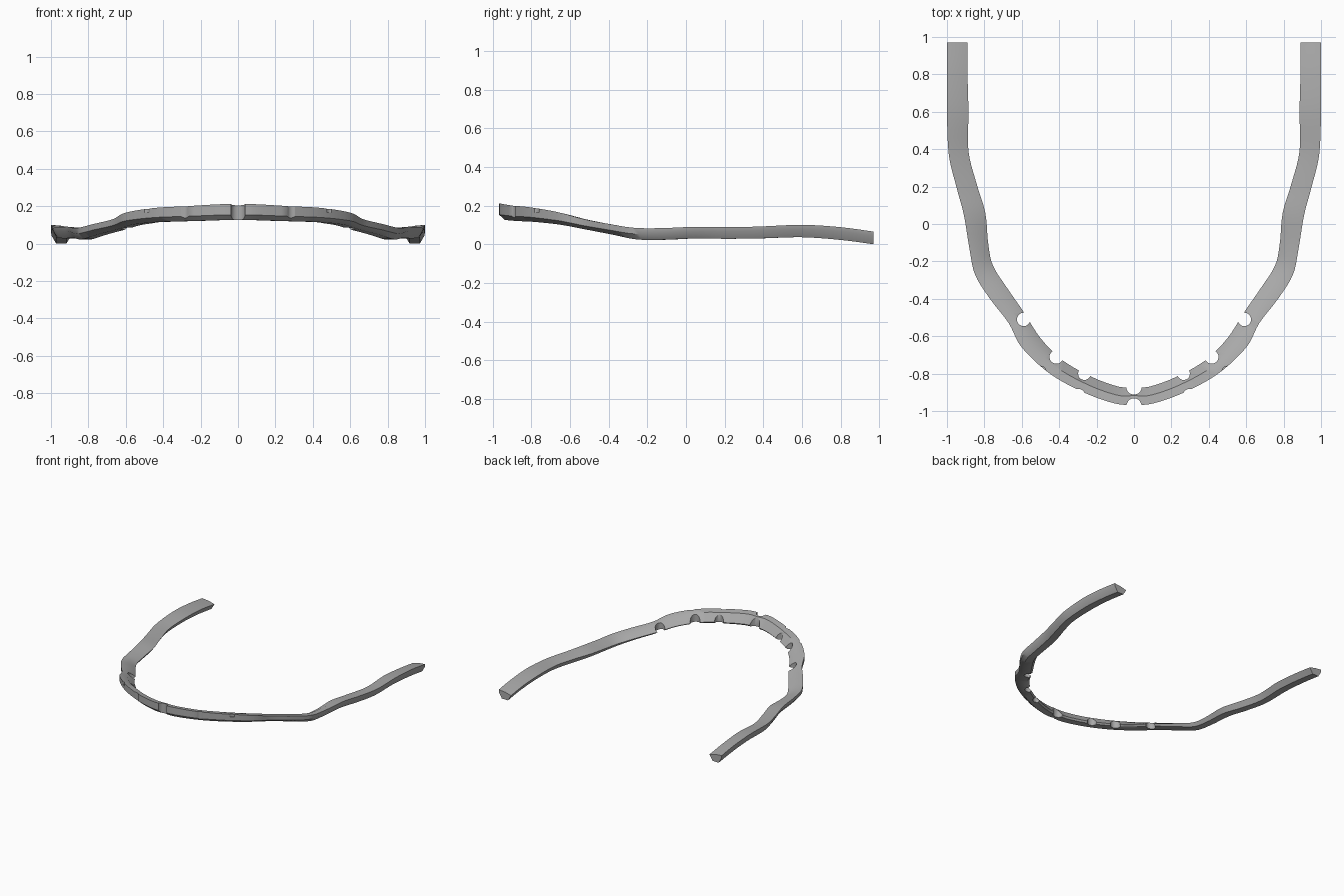
import bpy
import bmesh
import math

cube = bpy.data.objects.get("Cube")
if cube:
    bpy.data.objects.remove(cube)

# Stations along one half: outer x, y, inner x, y, top z, bottom z
STATIONS = [
    (0.00, -.965, 0.00, -.87, .21, .125),
    (0.10, -.96, 0.08, -.87, .21, .125),
    (0.27, -.90, 0.22, -.82, .20, .12),
    (0.45, -.80, 0.38, -.73, .19, .115),
    (0.60, -.66, 0.50, -.61, .165, .10),
    (0.67, -.53, 0.59, -.47, .13, .075),
    (0.77, -.40, 0.68, -.34, .105, .05),
    (0.85, -.27, 0.755, -.22, .085, .025),
    (0.88, -.13, 0.78, -.10, .083, .023),
    (0.91, .05, 0.795, .06, .09, .03),
    (0.95, .20, 0.84, .21, .088, .028),
    (0.99, .37, 0.885, .39, .091, .03),
    (1.00, .60, 0.885, .60, .10, .036),
    (1.00, .80, 0.89, .80, .088, .022),
    (1.00, .97, 0.89, .97, .065, .00),
]

# Cross-sections as (inner to outer, bottom to top)
FRONT_SECTION = [(1, 1), (1, .32), (.7, 0), (.12, 0), (0, .15), (.5, .9)]
BACK_SECTION = [(1, 1), (.97, .65), (.75, 0), (.25, 0), (0, .7), (.5, .92)]
STEPS = 5


def catmull(a, b, c, d, t):
    return [0.5 * (2 * q + (r - p) * t + (2 * p - 5 * q + 4 * r - s) * t * t
                   + (3 * q - p - 3 * r + s) * t ** 3)
            for p, q, r, s in zip(a, b, c, d)]


def mirrored(s):
    return (-s[0], s[1], -s[2], s[3], s[4], s[5])


def smooth_path():
    full = [mirrored(s) for s in reversed(STATIONS[1:])] + STATIONS
    last = len(full) - 1
    path = []
    for i in range(last):
        near = [full[max(i - 1, 0)], full[i], full[i + 1], full[min(i + 2, last)]]
        path += [catmull(*near, k / STEPS) for k in range(STEPS)]
    return path + [list(full[-1])]


def section_ring(bm, station):
    ox, oy, ix, iy, top, bottom = station
    blend = min(max((oy + 0.7) / 0.9, 0), 1)
    ring = []
    for f, b in zip(FRONT_SECTION, BACK_SECTION):
        u = f[0] + (b[0] - f[0]) * blend
        v = f[1] + (b[1] - f[1]) * blend
        ring.append(bm.verts.new((ix + (ox - ix) * u, iy + (oy - iy) * u,
                                  bottom + (top - bottom) * v)))
    return ring


def new_object(name, bm):
    bmesh.ops.recalc_face_normals(bm, faces=bm.faces)
    mesh = bpy.data.meshes.new(name)
    bm.to_mesh(mesh)
    bm.free()
    obj = bpy.data.objects.new(name, mesh)
    bpy.context.collection.objects.link(obj)
    return obj


# Curved bar
bm = bmesh.new()
rings = [section_ring(bm, s) for s in smooth_path()]
for r, s in zip(rings, rings[1:]):
    for j in range(len(r)):
        k = (j + 1) % len(r)
        bm.faces.new((r[j], r[k], s[k], s[j]))
bm.faces.new(rings[0])
bm.faces.new(rings[-1])
bar = new_object("curved_bar", bm)

grey = bpy.data.materials.new("grey")
grey.use_nodes = True
colour = (0.4, 0.4, 0.4, 1)
grey.diffuse_color = colour
grey.node_tree.nodes["Principled BSDF"].inputs["Base Color"].default_value = colour
bar.data.materials.append(grey)

# Upright round notches: x, y, radius, lowest z
NOTCHES = [
    (0, -.87, .042, 0), (0, -.97, .038, 0),
    (.265, -.80, .034, 0), (.295, -.915, .033, 0),
    (.415, -.71, .037, 0), (.50, -.79, .03, .165),
    (.59, -.51, .036, 0),
]
bm = bmesh.new()
for x, y, radius, low in NOTCHES:
    for side in ((1, -1) if x else (1,)):
        made = bmesh.ops.create_cone(bm, cap_ends=True, segments=20,
                                     radius1=radius, radius2=radius, depth=0.4)
        bmesh.ops.translate(bm, verts=made["verts"], vec=(side * x, y, low + 0.2))
cutter = new_object("notch_cutter", bm)
cutter.data.materials.append(grey)
cutter.hide_render = True

cut = bar.modifiers.new("notches", "BOOLEAN")
cut.operation = "DIFFERENCE"
cut.solver = "EXACT"
cut.object = cutter

# Apply the notches, then shade smoothly
bpy.ops.object.select_all(action="DESELECT")
bpy.context.view_layer.objects.active = bar
bar.select_set(True)
bpy.ops.object.modifier_apply(modifier=cut.name)
bpy.data.objects.remove(cutter)
bpy.ops.object.shade_smooth_by_angle(angle=math.radians(40))
